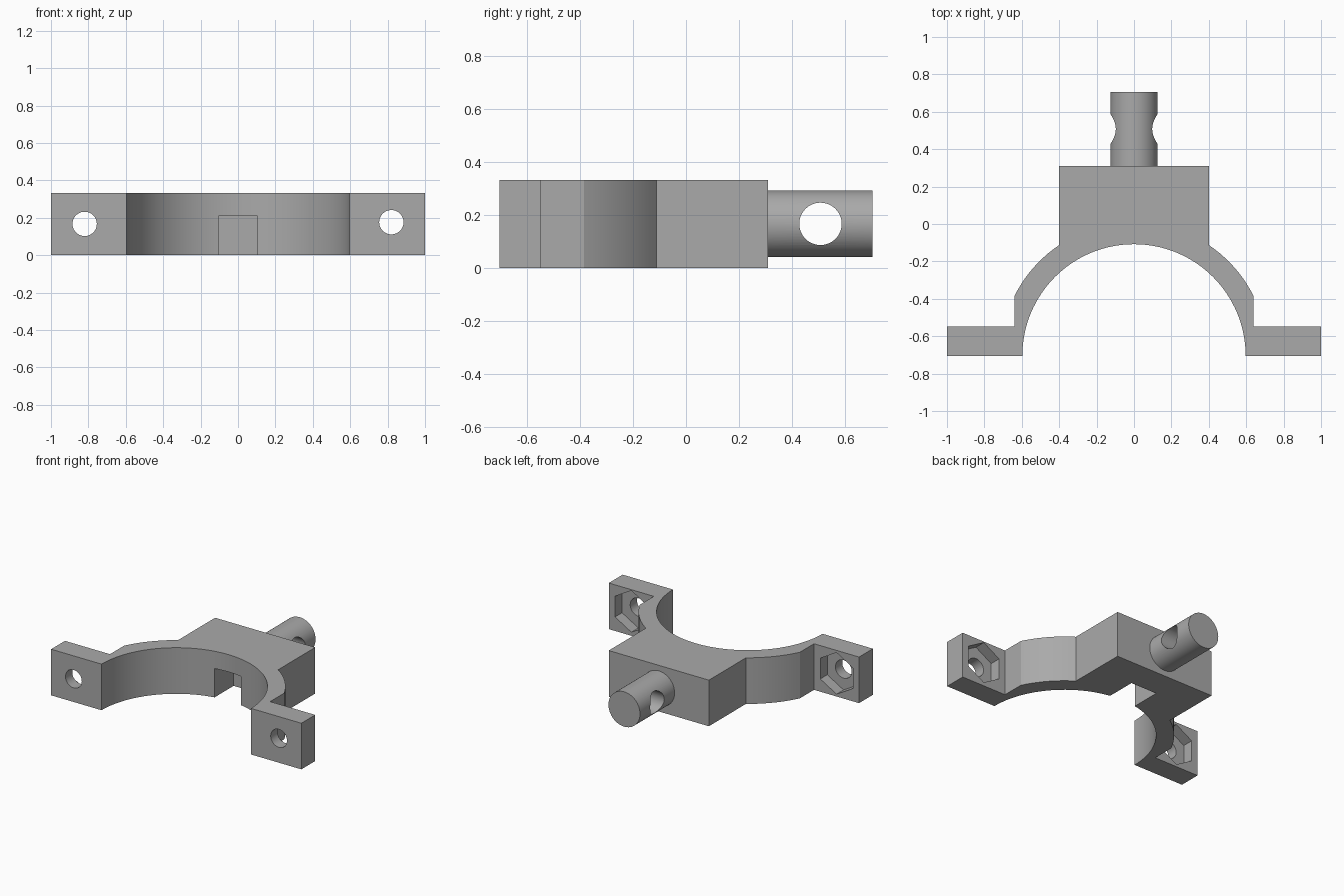
import bpy, bmesh, math
from math import sin, cos, pi
from mathutils import Matrix

cube = bpy.data.objects.get("Cube")
if cube:
    bpy.data.objects.remove(cube, do_unlink=True)

HEIGHT, FRONT, BACK = 0.333, -0.705, 0.31
INNER_R, OUTER_R = 0.597, 0.715
BLOCK_X, NECK_X, FLANGE_Y = 0.4, 0.64, -0.547

grey = bpy.data.materials.new("plain grey")
grey.use_nodes = True
colour = (0.4, 0.4, 0.4, 1)
grey.diffuse_color = colour
grey.node_tree.nodes["Principled BSDF"].inputs["Base Color"].default_value = colour


def make_object(name, bm):
    bmesh.ops.recalc_face_normals(bm, faces=bm.faces)
    mesh = bpy.data.meshes.new(name)
    bm.to_mesh(mesh)
    bm.free()
    mesh.materials.append(grey)
    obj = bpy.data.objects.new(name, mesh)
    bpy.context.collection.objects.link(obj)
    return obj


def prism(name, axis, centre, radius, depth, sides=64, spin=0):
    """Cylinder or regular prism lying along the x or y axis."""
    bm = bmesh.new()
    turn = Matrix.Rotation(pi / 2, 4, "Y" if axis == "x" else "X")
    matrix = Matrix.Translation(centre) @ turn @ Matrix.Rotation(spin, 4, "Z")
    bmesh.ops.create_cone(bm, cap_ends=True, segments=sides, radius1=radius,
                          radius2=radius, depth=depth, matrix=matrix)
    return make_object(name, bm)


def box(name, low, high):
    bm = bmesh.new()
    size = [b - a for a, b in zip(low, high)]
    mid = [(a + b) / 2 for a, b in zip(low, high)]
    bmesh.ops.create_cube(bm, size=1, matrix=Matrix.Translation(mid) @ Matrix.Diagonal((*size, 1)))
    return make_object(name, bm)


def cut(target, cutter):
    cutter.hide_render = True
    bpy.context.view_layer.objects.active = target
    mod = target.modifiers.new("cut", "BOOLEAN")
    mod.operation, mod.solver, mod.object = "DIFFERENCE", "EXACT", cutter
    bpy.ops.object.modifier_apply(modifier=mod.name)
    bpy.data.objects.remove(cutter, do_unlink=True)


def arc(radius, start, end, steps):
    angles = [start + (end - start) * i / steps for i in range(steps + 1)]
    return [(radius * cos(a), FRONT + radius * sin(a)) for a in angles]


# Saddle clamp body: half outline mirrored, then raised
half = arc(INNER_R, pi / 2, 0, 32)
half += [(1, FRONT), (1, FLANGE_Y), (NECK_X, FLANGE_Y)]
half += arc(OUTER_R, math.acos(NECK_X / OUTER_R), math.acos(BLOCK_X / OUTER_R), 10)
half += [(BLOCK_X, BACK)]
outline = half + [(-x, y) for x, y in reversed(half[1:])]
bm = bmesh.new()
face = bm.faces.new([bm.verts.new((x, y, 0)) for x, y in outline])
raised = bmesh.ops.extrude_face_region(bm, geom=[face])["geom"]
bmesh.ops.translate(bm, vec=(0, 0, HEIGHT),
                    verts=[v for v in raised if isinstance(v, bmesh.types.BMVert)])
body = make_object("clamp_body", bm)

# Slot under the middle of the saddle
cut(body, box("slot_cutter", (-0.105, -0.4, -0.1), (0.105, 0.1, 0.208)))

# Bolt holes with hexagonal nut pockets behind
for x, z in ((-0.82, 0.167), (0.82, 0.176)):
    cut(body, prism("bolt_cutter", "y", (x, -0.62, z), 0.065, 0.5))
    cut(body, prism("nut_cutter", "y", (x, FLANGE_Y + 0.02, z), 0.15, 0.2, 6))

# Rear peg with a cross hole
peg = prism("rear_peg", "y", (0, 0.5, 0.167), 0.126, 0.41)
cut(peg, prism("cross_hole_cutter", "x", (0, 0.508, 0.167), 0.08, 0.6))

bpy.ops.object.select_all(action="DESELECT")
for obj in (body, peg):
    obj.select_set(True)
bpy.context.view_layer.objects.active = body
bpy.ops.object.shade_smooth_by_angle(angle=math.radians(25))
